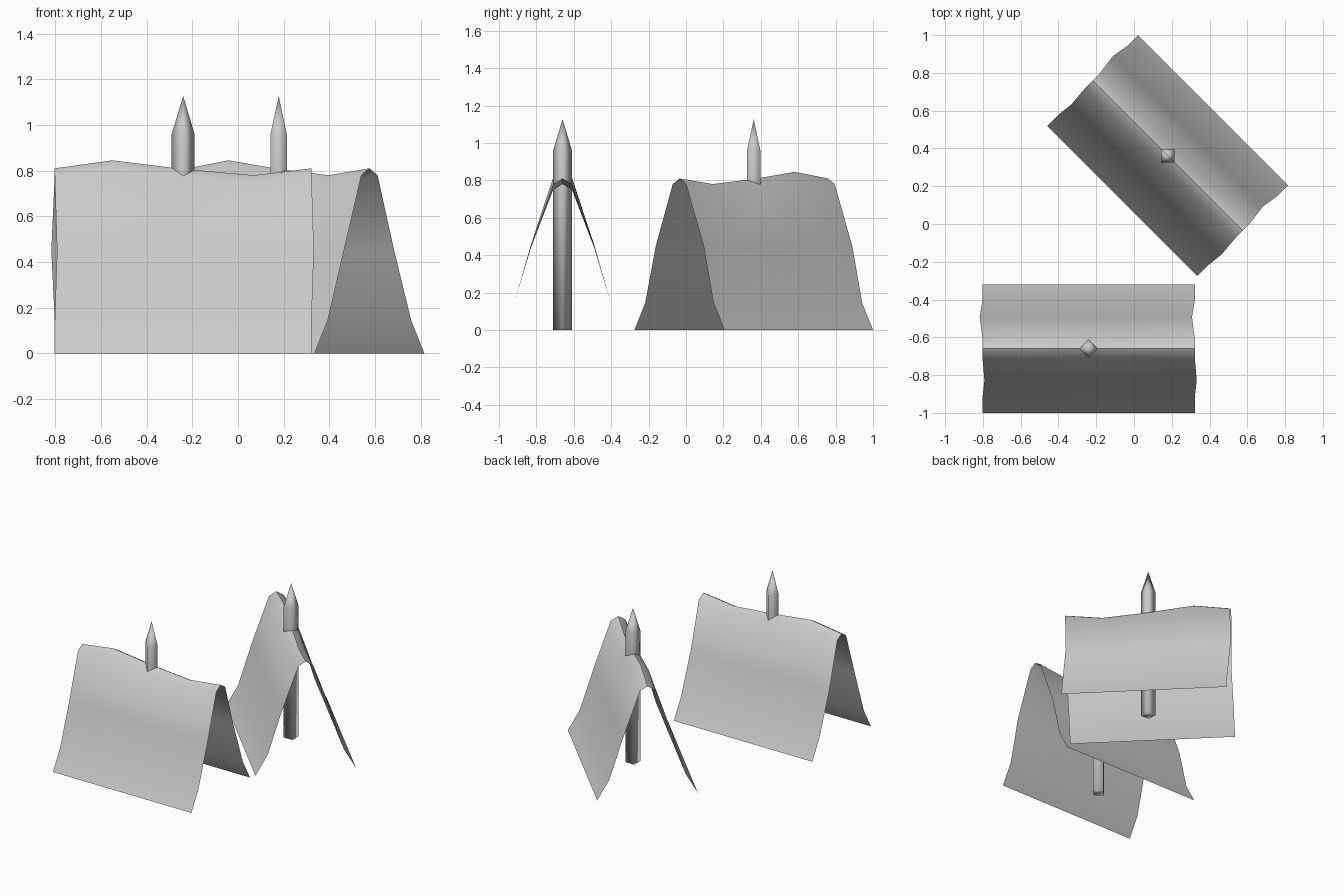
import bpy, bmesh, math
from mathutils import Matrix

if "Cube" in bpy.data.objects:
    bpy.data.objects.remove(bpy.data.objects["Cube"])

# cross-section of the cloth: (side, height, share of ridge sag, lengthwise shift)
HALF = [(0.34, 0.0, 0.0), (0.258, 0.145, 0.0), (0.168, 0.45, 0.25), (0.05, 0.78, 1.0)]
SHIFT = [0.0, 0.0, 0.01, 0.0]
PROFILE = [(-y, z, w, s) for (y, z, w), s in zip(HALF, SHIFT)]
PROFILE += [(0.0, 0.81, 1.0, 0.0)]
PROFILE += [(y, z, w, -1.5 * s) for (y, z, w), s in reversed(list(zip(HALF, SHIFT)))]
# stations along the ridge: (position, rise or sag)
STATIONS = [(-0.562, 0.0), (-0.31, 0.035), (0.0, -0.003), (0.31, -0.03), (0.562, 0.0)]


def finish(bm, name, matrix, angle):
    bmesh.ops.recalc_face_normals(bm, faces=bm.faces)
    mesh = bpy.data.meshes.new(name)
    bm.to_mesh(mesh)
    bm.free()
    obj = bpy.data.objects.new(name, mesh)
    bpy.context.collection.objects.link(obj)
    obj.matrix_world = matrix
    bpy.ops.object.select_all(action='DESELECT')
    obj.select_set(True)
    bpy.context.view_layer.objects.active = obj
    bpy.ops.object.shade_smooth_by_angle(angle=math.radians(angle))
    return obj


def cloth(name, matrix):
    bm = bmesh.new()
    rows = [[bm.verts.new((x + s, y, z + w * sag)) for y, z, w, s in PROFILE]
            for x, sag in STATIONS]
    for a, b in zip(rows, rows[1:]):
        for i in range(len(a) - 1):
            bm.faces.new((a[i], b[i], b[i + 1], a[i + 1]))
    finish(bm, name, matrix, 50)


def pole(name, matrix):
    bm = bmesh.new()
    rings = [[bm.verts.new((0.05 * math.cos(k * math.pi / 2),
                            0.05 * math.sin(k * math.pi / 2), z)) for k in range(4)]
             for z in (0.0, 0.96)]
    tip = bm.verts.new((0, 0, 1.127))
    bm.faces.new(rings[0][::-1])
    for k in range(4):
        n = (k + 1) % 4
        bm.faces.new((rings[0][k], rings[0][n], rings[1][n], rings[1][k]))
        bm.faces.new((rings[1][k], rings[1][n], tip))
    finish(bm, name, matrix, 95)


# two identical tents, the rear one turned by 45 degrees
for label, x, y, turn in (("front", -0.24, -0.66, 0), ("rear", 0.178, 0.362, -45)):
    m = Matrix.Translation((x, y, 0)) @ Matrix.Rotation(math.radians(turn), 4, 'Z')
    cloth(label + "_tent_cloth", m)
    pole(label + "_tent_pole", m)
